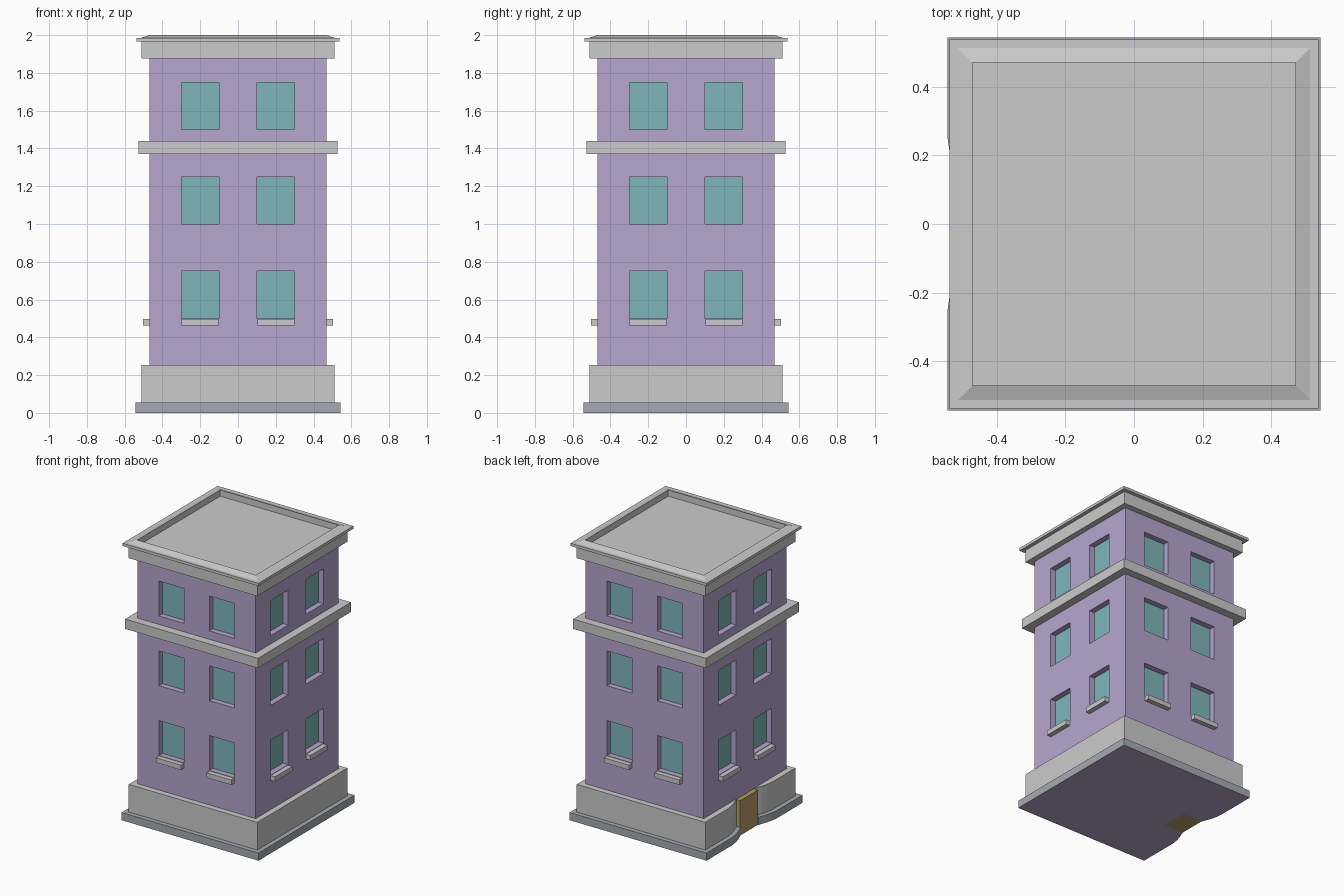
import bpy, bmesh
from math import pi
from mathutils import Matrix, Vector

if "Cube" in bpy.data.objects:
    bpy.data.objects.remove(bpy.data.objects["Cube"])


def material(name, rgb):
    m = bpy.data.materials.new(name)
    m.diffuse_color = (*rgb, 1)
    m.use_nodes = True
    m.node_tree.nodes["Principled BSDF"].inputs["Base Color"].default_value = m.diffuse_color
    return m


PURPLE = material("purple_wall", (0.47, 0.38, 0.62))
TEAL = material("teal_glass", (0.21, 0.47, 0.50))
BROWN = material("door_wood", (0.47, 0.35, 0.14))


def finish(name, bm, *mats):
    bmesh.ops.recalc_face_normals(bm, faces=bm.faces)
    mesh = bpy.data.meshes.new(name)
    bm.to_mesh(mesh)
    bm.free()
    for m in mats:
        mesh.materials.append(m)
    ob = bpy.data.objects.new(name, mesh)
    bpy.context.collection.objects.link(ob)
    return ob


def add_box(bm, lo, hi, turn=0):
    """Box between two corners, turned about the building's axis."""
    lo, hi = Vector(lo), Vector(hi)
    mat = (Matrix.Rotation(turn, 4, 'Z') @ Matrix.Translation((lo + hi) / 2)
           @ Matrix.Diagonal((*(hi - lo), 1)))
    bmesh.ops.create_cube(bm, size=1, matrix=mat)


def square_sweep(name, profile, closed):
    """Sweep a (half width, height) profile round a square plan."""
    bm = bmesh.new()
    rings = [[bm.verts.new((sx * r, sy * r, z))
              for sx, sy in ((-1, -1), (1, -1), (1, 1), (-1, 1))] for r, z in profile]
    pairs = list(zip(rings, rings[1:]))
    if closed:
        pairs.append((rings[-1], rings[0]))
    else:
        bm.faces.new(rings[-1])
    for a, b in pairs:
        for i in range(4):
            j = (i + 1) % 4
            bm.faces.new((a[i], a[j], b[j], b[i]))
    return finish(name, bm)


def base_course(name, half, z0, z1, *mats):
    """Square slab that curves in to a door notch on the left side."""
    ease = [(0, 0.25), (0.007, 0.20), (0.018, 0.16), (0.03, 0.13), (0.04, 0.10)]
    side = [(half, half), (-half, half)] + [(-half + d, y) for d, y in ease] + [(-0.345, 0.10)]
    outline = side + [(x, -y) for x, y in reversed(side)]
    bm = bmesh.new()
    face = bm.faces.new([bm.verts.new((x, y, z0)) for x, y in outline])
    geom = bmesh.ops.extrude_face_region(bm, geom=[face], use_keep_orig=True)["geom"]
    bmesh.ops.translate(bm, vec=(0, 0, z1 - z0),
                        verts=[v for v in geom if isinstance(v, bmesh.types.BMVert)])
    if mats:
        face.material_index = 1
    return finish(name, bm, *mats)


WALL, DEPTH = 0.468, 0.045

# Window openings, panes and ground-floor sills on all four sides
cut, glass, sills = bmesh.new(), bmesh.new(), bmesh.new()
for k in range(4):
    turn = k * pi / 2
    for x in (-0.2, 0.2):
        for z in (0.5, 1.0, 1.5):
            add_box(cut, (x - 0.1, -0.6, z), (x + 0.1, -WALL + DEPTH, z + 0.25), turn)
            add_box(glass, (x - 0.1, -WALL + DEPTH - 0.004, z),
                    (x + 0.1, -WALL + DEPTH + 0.01, z + 0.25), turn)
        add_box(sills, (x - 0.098, -0.502, 0.462), (x + 0.098, -WALL + 0.02, 0.497), turn)
cutter = finish("window_cutter", cut)
cutter.hide_render = True
cutter.hide_set(True)
finish("window_panes", glass, TEAL)
finish("window_sills", sills)

# Walls with recessed openings
bm = bmesh.new()
add_box(bm, (-WALL, -WALL, 0.24), (WALL, WALL, 1.93))
walls = finish("walls", bm, PURPLE)
mod = walls.modifiers.new("openings", 'BOOLEAN')
mod.operation = 'DIFFERENCE'
mod.solver = 'EXACT'
mod.object = cutter

# Stepped base, with the underside in the wall colour
grey = material("stone_grey", (0.38, 0.41, 0.45))
base_course("base_step", 0.543, 0, 0.055, grey, PURPLE)
base_course("plinth", 0.51, 0.05, 0.253)

# Door in the left side
bm = bmesh.new()
add_box(bm, (-0.50, -0.10, 0), (-0.345, 0.10, 0.25))
finish("door", bm, BROWN)

# Belt course, then cornice with sloped rim and sunken roof
square_sweep("belt_course", [(0.46, 1.37), (0.527, 1.37), (0.527, 1.44), (0.46, 1.44)], True)
square_sweep("cornice_and_roof",
             [(0.46, 1.875), (0.51, 1.875), (0.51, 1.965), (0.538, 1.965), (0.538, 1.985),
              (0.513, 1.985), (0.47, 2.0), (0.47, 1.955)], False)
